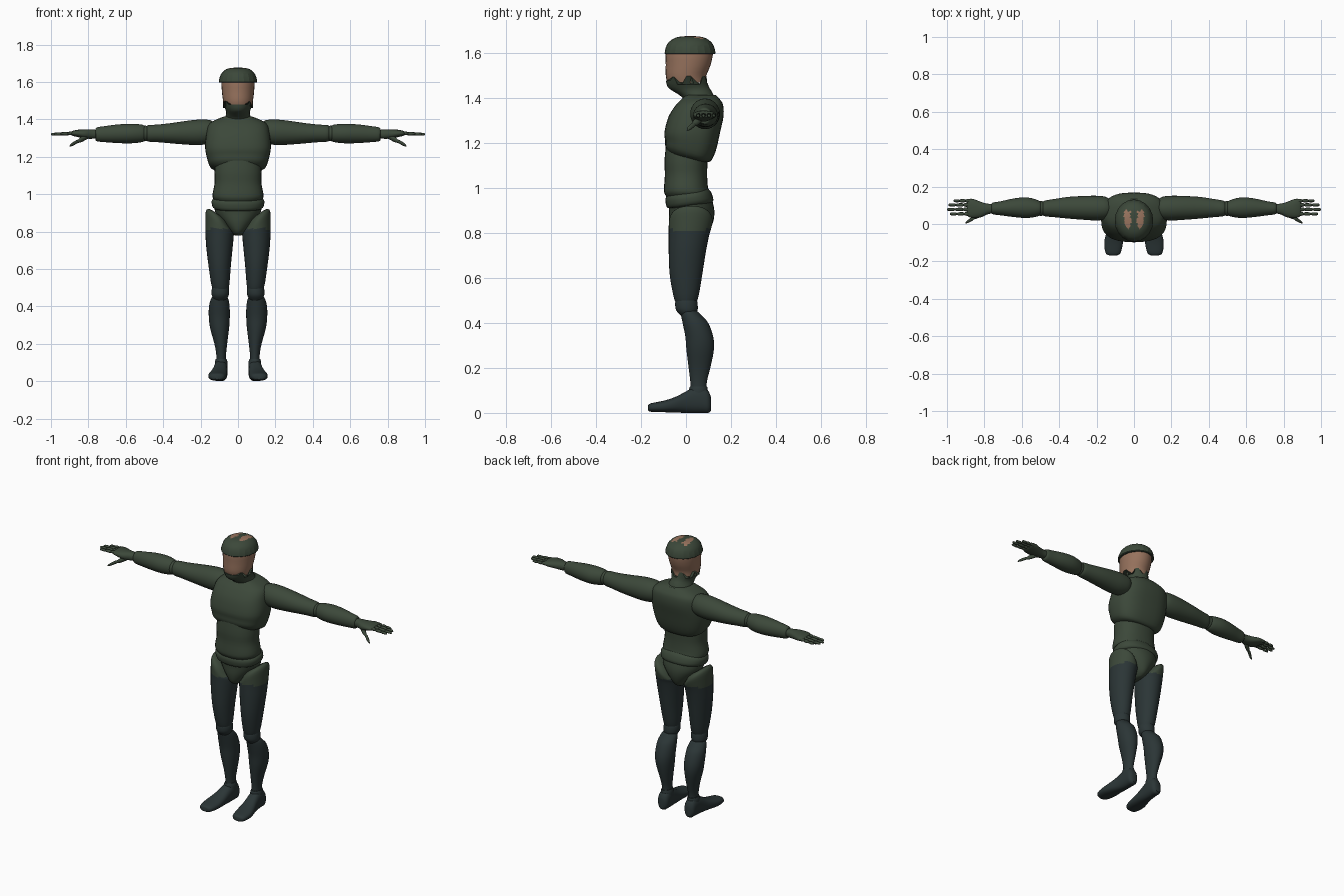
import bpy, bmesh, math


def material(name, rgb):
    m = bpy.data.materials.new(name)
    m.diffuse_color = (*rgb, 1)
    return m


OLIVE = material("olive green", (0.045, 0.065, 0.042))
SLATE = material("dark slate", (0.024, 0.036, 0.037))
SKIN = material("skin tan", (0.31, 0.17, 0.11))


def smooth_sections(secs, steps):
    """Catmull-Rom interpolation through the cross-sections."""
    out = []
    for i in range(len(secs) - 1):
        a, b = secs[max(i - 1, 0)], secs[i]
        c, d = secs[i + 1], secs[min(i + 2, len(secs) - 1)]
        for s in range(steps):
            t = s / steps
            out.append([0.5 * (2*q + (r - p)*t + (2*p - 5*q + 4*r - w)*t*t
                               + (3*q - p - 3*r + w)*t**3)
                        for p, q, r, w in zip(a, b, c, d)])
    return out + [list(secs[-1])]


def loft(name, axis, secs, mats, mirror=False, n=28, power=2.0, steps=3,
         rule=None, tweak=None, angle=40):
    """Section: place on axis, centre u, centre v, radius u, radius v,
    then optionally the lean of the ring along u and v."""
    secs = [tuple(s) + (0, 0) * (len(s) == 5) for s in secs]
    rings = smooth_sections(secs, steps)
    verts, faces = [], []
    for t, cu, cv, ru, rv, lu, lv in rings:
        for k in range(n):
            a = 2 * math.pi * k / n
            c, s = math.cos(a), math.sin(a)
            u = max(ru, 0.001) * math.copysign(abs(c) ** (2 / power), c)
            v = max(rv, 0.001) * math.copysign(abs(s) ** (2 / power), s)
            w = t + lu * u + lv * v
            u, v = cu + u, cv + v
            p = {"z": (u, v, w), "x": (w, u, v), "y": (u, w, v)}[axis]
            verts.append(tweak(p, k) if tweak else p)
    for r in range(len(rings) - 1):
        for k in range(n):
            j = (k + 1) % n
            faces.append((r*n + k, r*n + j, r*n + n + j, r*n + n + k))
    faces += [tuple(range(n)), tuple(range(len(verts) - n, len(verts)))]
    me = bpy.data.meshes.new(name)
    me.from_pydata(verts, [], faces)
    bm = bmesh.new()
    bm.from_mesh(me)
    bmesh.ops.recalc_face_normals(bm, faces=bm.faces)
    bm.to_mesh(me)
    bm.free()
    for m in mats:
        me.materials.append(m)
    for f in me.polygons:
        f.use_smooth = True
        if rule:
            f.material_index = rule(f.center)
    me.set_sharp_from_angle(angle=math.radians(angle))
    ob = bpy.data.objects.new(name, me)
    bpy.context.collection.objects.link(ob)
    if mirror:
        ob.modifiers.new("mirror", "MIRROR")
    return ob


# Head: bare face above a cloth that covers the chin, ragged at the back
loft("head", "z", [(1.47, 0, .004, .075, .086), (1.50, 0, 0, .08, .09),
                   (1.55, 0, .01, .086, .1), (1.61, 0, .015, .088, .105),
                   (1.64, 0, .015, .07, .085)], [SKIN])


def ragged(p, k):
    x, y, z = p
    if z > 1.47 and y > -.06:
        z += (.018 if k % 4 < 2 else -.018)
    return x, y, z


loft("neck_and_chin_cloth", "z",
     [(1.36, 0, .07, .085, .075), (1.40, 0, .058, .072, .07),
      (1.43, 0, .03, .063, .085), (1.45, 0, .01, .066, .092),
      (1.48, 0, .002, .081, .0915)], [OLIVE], tweak=ragged, steps=2)

# Cap with worn patches on the crown
def worn(c):
    x, y = abs(c.x), c.y
    return int(c.z > 1.655 and .018 < x < .066 - .018 * math.sin(y * 150) ** 2
               and -.02 < y < .072)


loft("cap", "z", [(1.598, 0, .018, .085, .098), (1.60, 0, .018, .103, .113),
                  (1.64, 0, .018, .092, .102), (1.664, 0, .018, .07, .076),
                  (1.674, 0, .018, .042, .046), (1.677, 0, .018, .004, .004)],
     [OLIVE, SKIN], n=20, rule=worn, angle=15)

# Chest, with a lower rim that is raised at the front
loft("chest", "z", [(1.13, 0, .01, .115, .075, 0, -.2),
                    (1.15, 0, .01, .148, .1, 0, -.3),
                    (1.19, 0, .02, .165, .113, 0, -.2),
                    (1.25, 0, .028, .176, .124),
                    (1.32, 0, .045, .17, .122), (1.37, 0, .06, .158, .105),
                    (1.395, 0, .065, .125, .086),
                    (1.415, 0, .065, .075, .068)],
     [OLIVE], power=2.7, n=36)

# Waist and hip ring
loft("abdomen", "z", [(.95, 0, .012, .11, .09), (.975, 0, .005, .132, .1),
                      (1.0, 0, 0, .136, .098), (1.06, 0, 0, .125, .094),
                      (1.12, 0, 0, .126, .096), (1.20, 0, .005, .12, .093)],
     [OLIVE], power=2.3)
loft("hip_ring", "z", [(.92, 0, .02, .115, .09, 0, .12),
                       (.932, 0, .018, .136, .104, 0, .15),
                       (.966, 0, .01, .14, .102, 0, .15),
                       (.985, 0, .008, .12, .09, 0, .15)],
     [OLIVE], power=2.3)
loft("pelvis", "z", [(.78, 0, .015, .018, .05), (.80, 0, .018, .042, .08),
                     (.85, 0, .023, .085, .098), (.90, 0, .025, .12, .101),
                     (.95, 0, .018, .13, .098)], [OLIVE])

# Thighs: green hip panel above, dark cloth below
loft("thigh", "z", [(.475, .093, 0, .032, .035), (.49, .093, 0, .042, .046),
                    (.53, .095, 0, .05, .058), (.62, .098, 0, .06, .073),
                    (.72, .099, .006, .071, .083),
                    (.79, .098, .013, .076, .09),
                    (.825, .099, .018, .076, .095, .3, 0),
                    (.86, .105, .022, .068, .096, .65, 0),
                    (.885, .108, .022, .052, .082, .7, 0),
                    (.893, .108, .022, .03, .055, .7, 0)],
     [SLATE, OLIVE], mirror=True, rule=lambda c: int(c.z > .815))

# Knee joint and lower leg
loft("knee", "z", [(.43, .096, .01, .03, .03), (.455, .095, .004, .044, .047),
                   (.48, .094, .002, .047, .05), (.505, .094, .001, .043, .046),
                   (.525, .094, 0, .03, .03)], [SLATE], mirror=True)
loft("shin", "z", [(.09, .09, .056, .026, .035), (.14, .09, .056, .026, .037),
                   (.20, .092, .06, .034, .048), (.28, .098, .063, .05, .061),
                   (.34, .1, .059, .056, .062), (.40, .1, .042, .055, .057),
                   (.44, .098, .025, .046, .05, 0, -.25),
                   (.46, .097, .018, .03, .034, 0, -.25)],
     [SLATE], mirror=True)

# Foot with a flat sole and a slightly outward toe
loft("foot", "y", [(-.168, .112, .022, .02, .012), (-.155, .112, .024, .04, .019),
                   (-.10, .109, .028, .05, .026), (-.05, .103, .036, .046, .034),
                   (-.01, .097, .045, .04, .045), (.03, .093, .055, .037, .056),
                   (.07, .091, .058, .036, .058), (.098, .091, .05, .032, .05),
                   (.111, .091, .04, .018, .03)],
     [SLATE], mirror=True, power=2.4,
     tweak=lambda p, k: (p[0], p[1], max(p[2], .004 if p[1] < -.09 else 0)))
loft("ankle", "z", [(.06, .09, .055, .034, .042), (.10, .09, .055, .034, .042),
                    (.118, .09, .056, .029, .038)], [SLATE], mirror=True)

# Arms: shoulder with upper arm, elbow, forearm, wrist
loft("upper_arm", "x", [(.12, .085, 1.335, .04, .045),
                        (.15, .085, 1.334, .06, .062),
                        (.20, .085, 1.331, .066, .068),
                        (.26, .086, 1.329, .064, .065),
                        (.35, .087, 1.326, .058, .055),
                        (.43, .085, 1.325, .048, .047),
                        (.48, .083, 1.325, .041, .044),
                        (.492, .083, 1.325, .026, .03)], [OLIVE], mirror=True)
loft("elbow", "x", [(.465, .083, 1.325, .02, .02), (.485, .083, 1.325, .037, .039),
                    (.505, .083, 1.325, .038, .039), (.525, .084, 1.324, .02, .02)],
     [OLIVE], mirror=True)
loft("forearm", "x", [(.494, .083, 1.325, .03, .034),
                      (.51, .084, 1.325, .042, .046),
                      (.57, .087, 1.324, .055, .052),
                      (.64, .087, 1.323, .05, .05),
                      (.71, .084, 1.321, .038, .043),
                      (.755, .083, 1.32, .031, .037),
                      (.762, .083, 1.32, .02, .025)], [OLIVE], mirror=True)

# Hand: palm, four jointed fingers and thumb
loft("palm", "x", [(.75, .083, 1.321, .024, .022), (.785, .08, 1.321, .029, .025),
                   (.82, .077, 1.322, .042, .024), (.86, .083, 1.325, .051, .019),
                   (.885, .086, 1.325, .047, .013), (.892, .087, 1.325, .035, .008)],
     [OLIVE], mirror=True, power=2.3, n=20)
for name, y, tip in [("index_finger", .054, .985), ("middle_finger", .078, 1.0),
                     ("ring_finger", .102, .993), ("little_finger", .124, .965)]:
    root, secs = .87, []
    for i in range(3):
        a, b = (root + (tip - root) * f for f in (i / 3, (i + 1) / 3))
        r = .0105 - .0012 * i
        secs += [(a, y, 1.325 - .002 * i, r * .6, r * .65),
                 (a + .007, y, 1.325 - .002 * i, r, r),
                 (b - .007, y, 1.325 - .002 * i, r * .9, r * .85)]
    secs.append((tip, y, 1.319, .003, .003))
    loft(name, "x", secs, [OLIVE], mirror=True, n=10, steps=2)
loft("thumb", "x", [(.80, .066, 1.312, .014, .014), (.835, .046, 1.294, .015, .015),
                    (.855, .034, 1.283, .009, .009), (.862, .03, 1.28, .011, .01),
                    (.885, .015, 1.267, .009, .009), (.9, .006, 1.258, .003, .003)],
     [OLIVE], mirror=True, n=12)
